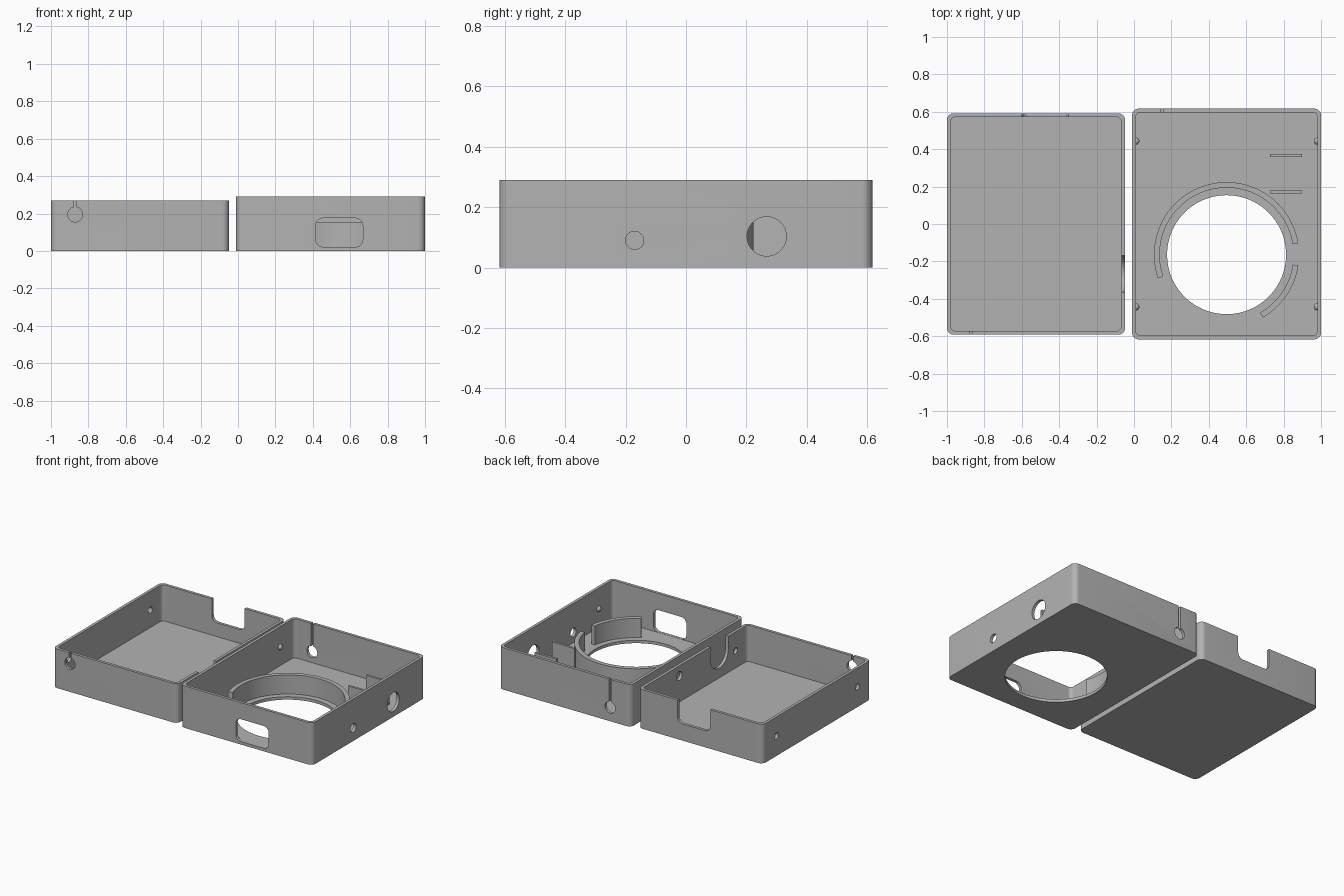
import bpy, bmesh, math
from mathutils import Vector

if "Cube" in bpy.data.objects:
    bpy.data.objects.remove(bpy.data.objects["Cube"])

grey = bpy.data.materials.new("mid_grey")
grey.diffuse_color = (0.45, 0.45, 0.45, 1)
grey.use_nodes = True
grey.node_tree.nodes["Principled BSDF"].inputs["Base Color"].default_value = grey.diffuse_color

WALL, FLOOR = 0.02, 0.02


# ---- helpers: 2D outlines ----
def rounded_rect(u0, u1, v0, v1, r, n=8):
    pts = []
    corners = [(u1 - r, v1 - r), (u0 + r, v1 - r), (u0 + r, v0 + r), (u1 - r, v0 + r)]
    for k, (cu, cv) in enumerate(corners):
        for i in range(n + 1):
            a = math.pi / 2 * (k + i / n)
            pts.append((cu + r * math.cos(a), cv + r * math.sin(a)))
    return pts


def circle(u, v, r, n=32):
    return [(u + r * math.cos(2 * math.pi * i / n), v + r * math.sin(2 * math.pi * i / n))
            for i in range(n)]


def box(u0, u1, v0, v1):
    return [(u0, v0), (u1, v0), (u1, v1), (u0, v1)]


def arc_band(u, v, r0, r1, a0, a1, n=48):
    ang = [math.radians(a0 + (a1 - a0) * i / n) for i in range(n + 1)]
    return ([(u + r1 * math.cos(a), v + r1 * math.sin(a)) for a in ang] +
            [(u + r0 * math.cos(a), v + r0 * math.sin(a)) for a in reversed(ang)])


# ---- helpers: solids ----
def prism(name, pts, lo, hi, axis="z"):
    """Extrude an outline along an axis."""
    place = {"x": lambda u, v, w: (w, u, v),
             "y": lambda u, v, w: (u, w, v),
             "z": lambda u, v, w: (u, v, w)}[axis]
    bm = bmesh.new()
    face = bm.faces.new([bm.verts.new(place(u, v, lo)) for u, v in pts])
    new = bmesh.ops.extrude_face_region(bm, geom=[face])["geom"]
    bmesh.ops.translate(bm, vec=Vector(place(0, 0, hi - lo)),
                        verts=[g for g in new if isinstance(g, bmesh.types.BMVert)])
    bmesh.ops.recalc_face_normals(bm, faces=bm.faces)
    mesh = bpy.data.meshes.new(name)
    bm.to_mesh(mesh)
    bm.free()
    mesh.materials.append(grey)
    ob = bpy.data.objects.new(name, mesh)
    bpy.context.collection.objects.link(ob)
    return ob


def activate(ob):
    bpy.ops.object.select_all(action="DESELECT")
    ob.select_set(True)
    bpy.context.view_layer.objects.active = ob


def cut(ob, pts, lo, hi, axis):
    tool = prism("cutter", pts, lo, hi, axis)
    tool.hide_render = True
    mod = ob.modifiers.new("cut", "BOOLEAN")
    mod.operation, mod.solver, mod.object = "DIFFERENCE", "EXACT", tool
    activate(ob)
    bpy.ops.object.modifier_apply(modifier=mod.name)
    bpy.data.objects.remove(tool)


def smooth(ob):
    activate(ob)
    bpy.ops.object.shade_smooth_by_angle(angle=math.radians(30))


def tray(name, x0, x1, y, height):
    ob = prism(name, rounded_rect(x0, x1, -y, y, 0.036), 0, height)
    cut(ob, rounded_rect(x0 + WALL, x1 - WALL, -y + WALL, y - WALL, 0.025),
        FLOOR, height + 0.1, "z")
    return ob


# ---- lid tray ----
LX0, LX1, LY, LH = -1.0, -0.048, 0.592, 0.27
lid = tray("lid_tray", LX0, LX1, LY, LH)
# port notch in the back wall
cut(lid, rounded_rect(-0.6, -0.35, 0.115, 0.5, 0.04), LY - 0.05, LY + 0.05, "y")
# round-bottomed notch in the right wall, and the button hole beside it
cut(lid, rounded_rect(-0.365, -0.169, 0.088, 0.5, 0.0975, 16), LX1 - 0.05, LX1 + 0.02, "x")
cut(lid, circle(0.17, 0.2, 0.03), LX1 - 0.05, LX1 + 0.02, "x")
# cable hole with slit in the front wall
cut(lid, circle(-0.87, 0.195, 0.04), -LY - 0.05, -LY + 0.05, "y")
cut(lid, box(-0.877, -0.863, 0.2, 0.4), -LY - 0.05, -LY + 0.05, "y")
# snap holes through both side walls
for y in (-0.443, 0.443):
    cut(lid, circle(y, 0.14, 0.021, 20), LX0 - 0.1, LX1 + 0.02, "x")
smooth(lid)

# ---- base tray ----
BX0, BX1, BY, BH = -0.01, 1.0, 0.617, 0.29
CX, CY = 0.495, -0.164
base = tray("base_tray", BX0, BX1, BY, BH)
# large floor opening
cut(base, circle(CX, CY, 0.318, 96), -0.1, 0.1, "z")
# port slot in the front wall
cut(base, rounded_rect(0.415, 0.667, 0.021, 0.175, 0.04), -BY - 0.05, -BY + 0.05, "y")
# connector and button holes in the right wall
cut(base, circle(0.267, 0.103, 0.065, 48), BX1 - 0.05, BX1 + 0.05, "x")
cut(base, circle(-0.17, 0.09, 0.03), BX1 - 0.05, BX1 + 0.05, "x")
# cable hole with slit in the back wall
cut(base, circle(0.148, 0.095, 0.04), BY - 0.05, BY + 0.05, "y")
cut(base, box(0.141, 0.155, 0.1, 0.4), BY - 0.05, BY + 0.05, "y")
smooth(base)

# ---- ring walls around the opening ----
for name, a0, a1 in (("ring_wall_long", 9, 199), ("ring_wall_short", -60, -8.5)):
    smooth(prism(name, arc_band(CX, CY, 0.358, 0.388, a0, a1), 0.01, 0.152))

# ---- board ribs ----
for name, y in (("rib_back", 0.365), ("rib_front", 0.172)):
    prism(name, box(0.727, 0.898, y - 0.008, y + 0.008), 0.01, 0.18)

# ---- snap bumps on the side walls ----
for x in (BX0 + WALL, BX1 - WALL):
    for y in (-0.443, 0.443):
        bpy.ops.mesh.primitive_uv_sphere_add(segments=20, ring_count=12, radius=0.019,
                                             location=(x, y, 0.15))
        bump = bpy.context.object
        bump.name = "snap_bump"
        bump.data.materials.append(grey)
        smooth(bump)
